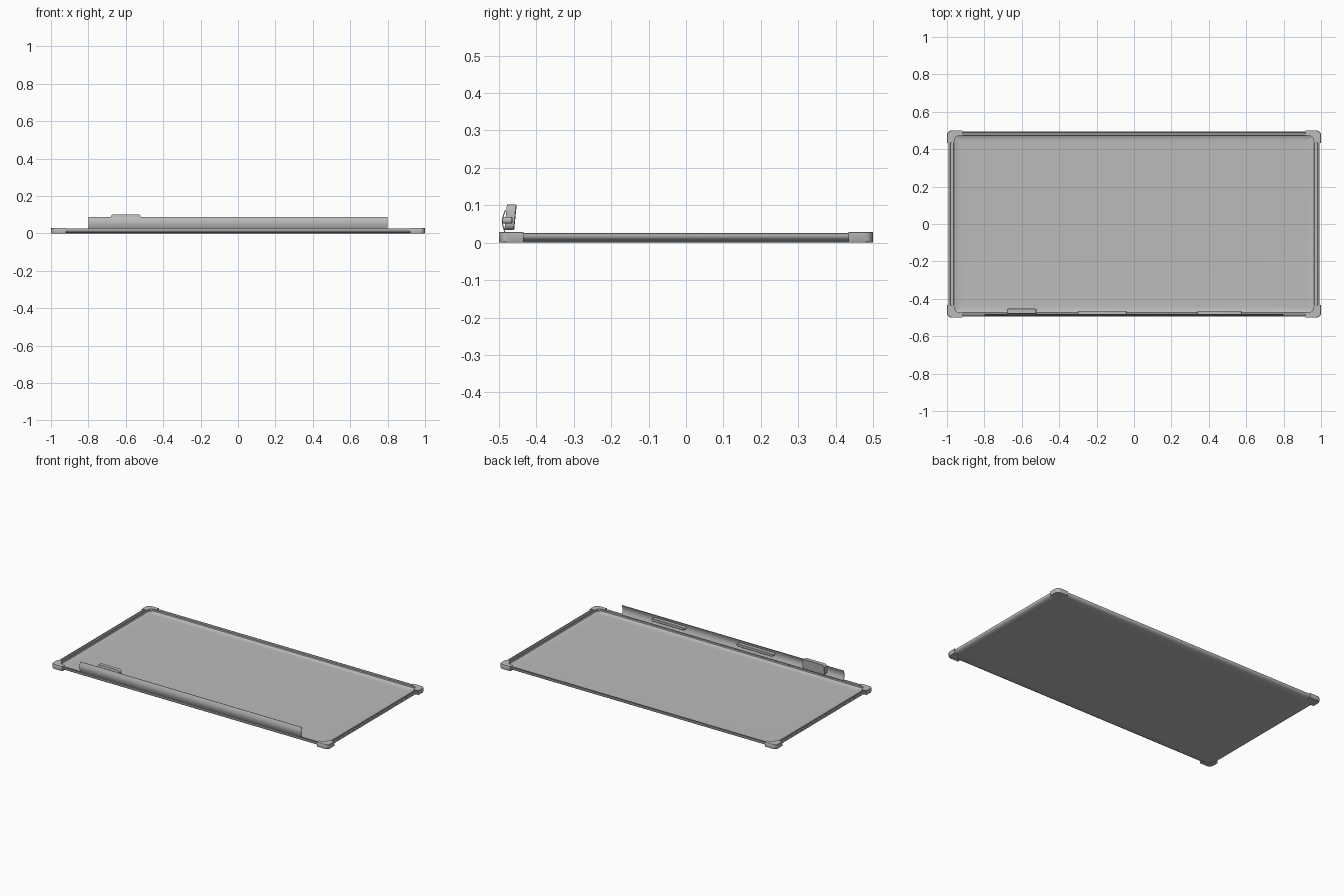
import bpy, bmesh, math
from mathutils import Vector

if "Cube" in bpy.data.objects:
    bpy.data.objects.remove(bpy.data.objects["Cube"])

grey = bpy.data.materials.new("light_grey")
grey.diffuse_color = (0.5, 0.5, 0.5, 1)
grey.use_nodes = True
grey.node_tree.nodes["Principled BSDF"].inputs["Base Color"].default_value = grey.diffuse_color


def finish(name, bm, angle=35):
    bmesh.ops.recalc_face_normals(bm, faces=bm.faces)
    me = bpy.data.meshes.new(name)
    bm.to_mesh(me)
    bm.free()
    ob = bpy.data.objects.new(name, me)
    bpy.context.collection.objects.link(ob)
    me.materials.append(grey)
    bpy.ops.object.select_all(action='DESELECT')
    ob.select_set(True)
    bpy.context.view_layer.objects.active = ob
    bpy.ops.object.shade_smooth_by_angle(angle=math.radians(angle))
    return ob


def rounded_rect(hx, hy, r, n=5):
    """Outline of a rounded rectangle, counter-clockwise."""
    pts = []
    for k, (sx, sy) in enumerate([(1, 1), (-1, 1), (-1, -1), (1, -1)]):
        for i in range(n + 1):
            a = math.pi / 2 * (k + i / n)
            pts.append((sx * (hx - r) + r * math.cos(a),
                        sy * (hy - r) + r * math.sin(a)))
    return pts


def loft(name, rings, angle=35):
    """Join equal-length point rings and cap both ends."""
    bm = bmesh.new()
    loops = [[bm.verts.new(p) for p in ring] for ring in rings]
    n = len(loops[0])
    for a, b in zip(loops, loops[1:]):
        for i in range(n):
            j = (i + 1) % n
            bm.faces.new((a[i], a[j], b[j], b[i]))
    bm.faces.new(loops[0])
    bm.faces.new(loops[-1])
    return finish(name, bm, angle)


# Shallow tray: (inset, height) section from the underside over the grooved rim to the floor
section = [(0.060, 0.0), (0.035, 0.001), (0.018, 0.004), (0.008, 0.010),
           (0.005, 0.016), (0.005, 0.025), (0.011, 0.026), (0.013, 0.016),
           (0.019, 0.016), (0.020, 0.022), (0.025, 0.022), (0.027, 0.015),
           (0.036, 0.010), (0.048, 0.0075), (0.062, 0.007)]
rings = []
for inset, z in section:
    outline = rounded_rect(1 - 1.4 * inset, 0.5 - inset, max(0.025 - inset, 0.006))
    rings.append([(x, y, z) for x, y in outline])
loft("tray", rings)

# L-shaped corner guards
arc = [(1 - 0.025 + 0.025 * math.cos(a), 0.5 - 0.025 + 0.025 * math.sin(a))
       for a in [math.pi / 2 * i / 6 for i in range(7)]]
guard = [(1.0, 0.435)] + arc + [(0.92, 0.5), (0.92, 0.474), (0.945, 0.472),
                                (0.960, 0.462), (0.964, 0.435)]
for sx, side in ((-1, "left"), (1, "right")):
    for sy, end in ((-1, "front"), (1, "back")):
        loft(f"corner_guard_{end}_{side}",
             [[(sx * x * s, sy * y * s, z) for x, y in guard]
              for z, s in ((0.0, 0.998), (0.003, 1.0), (0.027, 1.0), (0.029, 0.998))])

# Curved front strip: thin arc section swept along x
outer, inner = [], []
for i in range(11):
    t = i / 10
    y = -0.484 - 0.008 * math.sin(math.pi * t)
    z = 0.024 + 0.064 * t
    outer.append((y, z))
    inner.append((y + 0.003, z))
strip = outer + inner[::-1]
loft("front_strip", [[(x, y, z) for y, z in strip] for x in (-0.8, 0.8)])


def pad(name, x0, x1, z0, z1, y0, y1, r, lean=0.0):
    """Rounded plate standing upright, its top leaning towards the back."""
    cx, cz = (x0 + x1) / 2, (z0 + z1) / 2
    rings = []
    for y, shrink in ((y0, 0), (y1 - 0.002, 0), (y1, 0.002)):
        outline = rounded_rect((x1 - x0) / 2 - shrink, (z1 - z0) / 2 - shrink, r - shrink)
        rings.append([(cx + u, y + lean * v, cz + v) for u, v in outline])
    return loft(name, rings)


# Clip with a raised top and two slim catches on the back of the strip
pad("clip", -0.68, -0.52, 0.034, 0.102, -0.482, -0.456, 0.016, 0.10)
pad("catch_left", -0.30, -0.04, 0.051, 0.069, -0.489, -0.464, 0.008)
pad("catch_right", 0.34, 0.575, 0.051, 0.069, -0.489, -0.464, 0.008)
